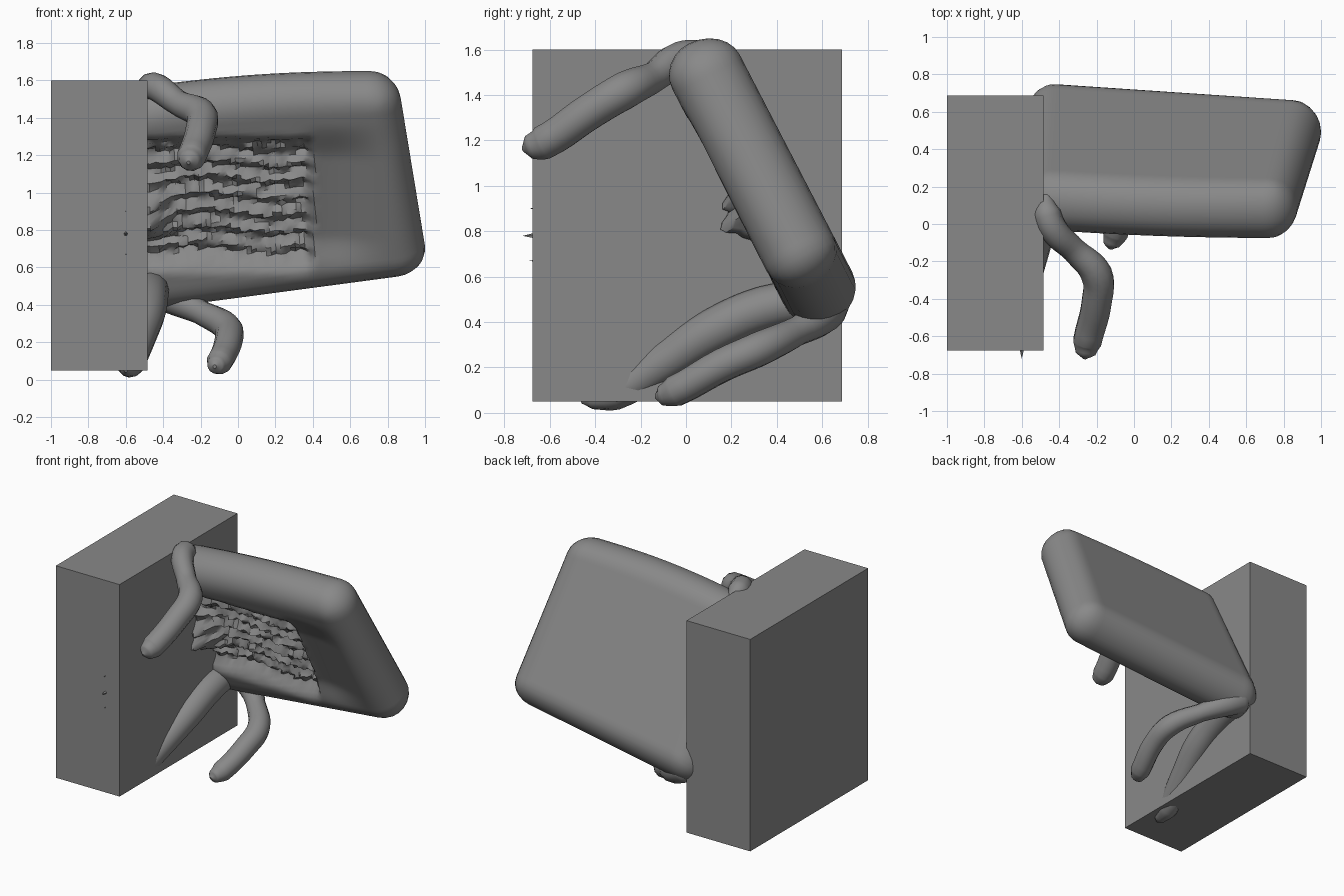
import bpy, bmesh, math, random
from mathutils import Vector

if "Cube" in bpy.data.objects:
    bpy.data.objects.remove(bpy.data.objects["Cube"])

random.seed(4)

# One dark grey for everything
grey = bpy.data.materials.new("dark_grey")
grey.diffuse_color = (0.25, 0.25, 0.25, 1)
grey.use_nodes = True
grey.node_tree.nodes["Principled BSDF"].inputs["Base Color"].default_value = grey.diffuse_color


def finish(obj, angle=35):
    obj.data.materials.clear()
    obj.data.materials.append(grey)
    bpy.ops.object.select_all(action='DESELECT')
    obj.select_set(True)
    bpy.context.view_layer.objects.active = obj
    bpy.ops.object.shade_smooth_by_angle(angle=math.radians(angle))


def smooth(a, b, x):
    t = min(max((x - a) / (b - a), 0), 1)
    return t * t * (3 - 2 * t)


# Block
bpy.ops.mesh.primitive_cube_add(size=1, location=(-0.7425, 0.005, 0.825))
block = bpy.context.object
block.name = "block"
block.scale = (0.515, 1.363, 1.55)
bpy.ops.object.transform_apply(location=False, rotation=False, scale=True)
finish(block)

# Tilted cushion frame: slope direction and front-facing normal
CENTRE = Vector((0, 0.335, 1.0))
UP = Vector((0, -0.46, 0.888))
OUT = Vector((0, -0.888, -0.46))
R = 0.155
W, H = 1.52, 1.27
TL, TR, BL, BR = map(Vector, ((-0.6, 0.60), (0.85, 0.705), (-0.57, -0.70), (1.02, -0.46)))


def round_edge(t, length):
    """Signed offset into the rounded rim, -1..1 (0 on the flat part)."""
    return max(0, 1 - t * length / R) - max(0, 1 - (1 - t) * length / R)


def steps(n, length):
    """Parameter values, clustered towards both edges."""
    a = R / length
    rim = [a * (1 - math.cos(i / 6 * math.pi / 2)) for i in range(6)]
    return rim + [a + (1 - 2 * a) * i / n for i in range(n + 1)] + [1 - r for r in reversed(rim)]


def relief(x, s):
    """Offset of the front face: crumpled panel and dished right border."""
    panel = (1 - smooth(0.34, 0.42, x)) * smooth(-0.42, -0.30, s) * (1 - smooth(0.30, 0.43, s))
    swell = 0.20 * (1 - smooth(-0.52, -0.3, x)) * (1 - smooth(0.0, 0.25, abs(s + 0.08)))
    ripple = 0.02 * math.sin(s * 62 + 1.2 * math.sin(x * 9))
    border = smooth(0.3, 0.45, x) * (1 - smooth(0.5, 0.85, x)) * smooth(-0.4, -0.2, s) * (1 - smooth(0.25, 0.5, s))
    return panel * (-0.10 + swell + ripple + random.uniform(-0.018, 0.018)) - 0.045 * border


def cushion():
    bm = bmesh.new()
    us, vs = steps(48, W), steps(40, H)
    for side in (1, -1):
        grid = []
        for u in us:
            row = []
            for v in vs:
                px, py = round_edge(u, W), round_edge(v, H)
                h = math.hypot(px, py)
                k = max(abs(px), abs(py))
                f = k / h if h > 0 else 1
                # squeeze square corners into round ones
                uu = u + px * (1 - f) * R / W
                vv = v + py * (1 - f) * R / H
                p = BL.lerp(BR, uu).lerp(TL.lerp(TR, uu), vv)
                p.y += 0.035 * math.sin(math.pi * uu) * max(0, 2 * vv - 1)
                w = R * math.sqrt(max(0, 1 - k * k))
                w = w + relief(p.x, p.y) if side == 1 else -w * 1.15
                row.append(bm.verts.new(CENTRE + Vector((p.x, 0, 0)) + UP * p.y + OUT * w))
            grid.append(row)
        for i in range(len(us) - 1):
            for j in range(len(vs) - 1):
                bm.faces.new((grid[i][j], grid[i + 1][j], grid[i + 1][j + 1], grid[i][j + 1]))
    bmesh.ops.remove_doubles(bm, verts=bm.verts, dist=0.0005)
    bmesh.ops.recalc_face_normals(bm, faces=bm.faces)
    me = bpy.data.meshes.new("cushion_body")
    bm.to_mesh(me)
    bm.free()
    obj = bpy.data.objects.new("cushion_body", me)
    bpy.context.collection.objects.link(obj)
    finish(obj, 40)


cushion()


# Limbs: tapered tubes through (x, y, z, radius) points
def limb(name, pts):
    cu = bpy.data.curves.new(name, 'CURVE')
    cu.dimensions = '3D'
    cu.bevel_depth = 1
    cu.bevel_resolution = 4
    cu.resolution_u = 5
    cu.use_fill_caps = True
    sp = cu.splines.new('BEZIER')
    sp.bezier_points.add(len(pts) - 1)
    for b, (x, y, z, r) in zip(sp.bezier_points, pts):
        b.co = (x, y, z)
        b.radius = r
        b.handle_left_type = b.handle_right_type = 'AUTO'
    obj = bpy.data.objects.new(name, cu)
    bpy.context.collection.objects.link(obj)
    bpy.ops.object.select_all(action='DESELECT')
    obj.select_set(True)
    bpy.context.view_layer.objects.active = obj
    bpy.ops.object.convert(target='MESH')
    finish(bpy.context.object, 75)


limb("upper_limb", [(-0.47, 0.15, 1.54, .03), (-0.465, 0.06, 1.565, .075), (-0.43, -0.03, 1.56, .075),
                    (-0.32, -0.14, 1.48, .068), (-0.2, -0.27, 1.42, .085), (-0.2, -0.42, 1.33, .082),
                    (-0.25, -0.63, 1.19, .078), (-0.26, -0.69, 1.17, .055), (-0.265, -0.72, 1.16, .01)])
limb("lower_limb", [(-0.49, 0.62, 0.5, .03), (-0.44, 0.63, 0.48, .09), (-0.34, 0.6, 0.43, .085),
                    (-0.2, 0.49, 0.36, .065), (-0.06, 0.32, 0.28, .077), (-0.05, 0.16, 0.21, .075),
                    (-0.10, -0.05, 0.095, .07), (-0.12, -0.11, 0.075, .045), (-0.125, -0.135, 0.07, .01)])
limb("inner_limb", [(-0.46, 0.6, 0.5, .09), (-0.47, 0.35, 0.46, .1), (-0.485, 0.12, 0.36, .1),
                    (-0.53, -0.1, 0.22, .09), (-0.575, -0.32, 0.085, .075), (-0.59, -0.42, 0.06, .045),
                    (-0.6, -0.46, 0.05, .01)])

# Small spikes poking through the front of the block
for i, (z, r, tip) in enumerate(((0.9, .03, .69), (0.78, .035, .72), (0.67, .03, .69))):
    bpy.ops.mesh.primitive_cone_add(vertices=5, radius1=r, depth=0.14, rotation=(math.pi / 2, 0, 0),
                                    location=(-0.6, -tip + 0.07, z))
    bpy.context.object.name = f"spike_{i + 1}"
    finish(bpy.context.object)
